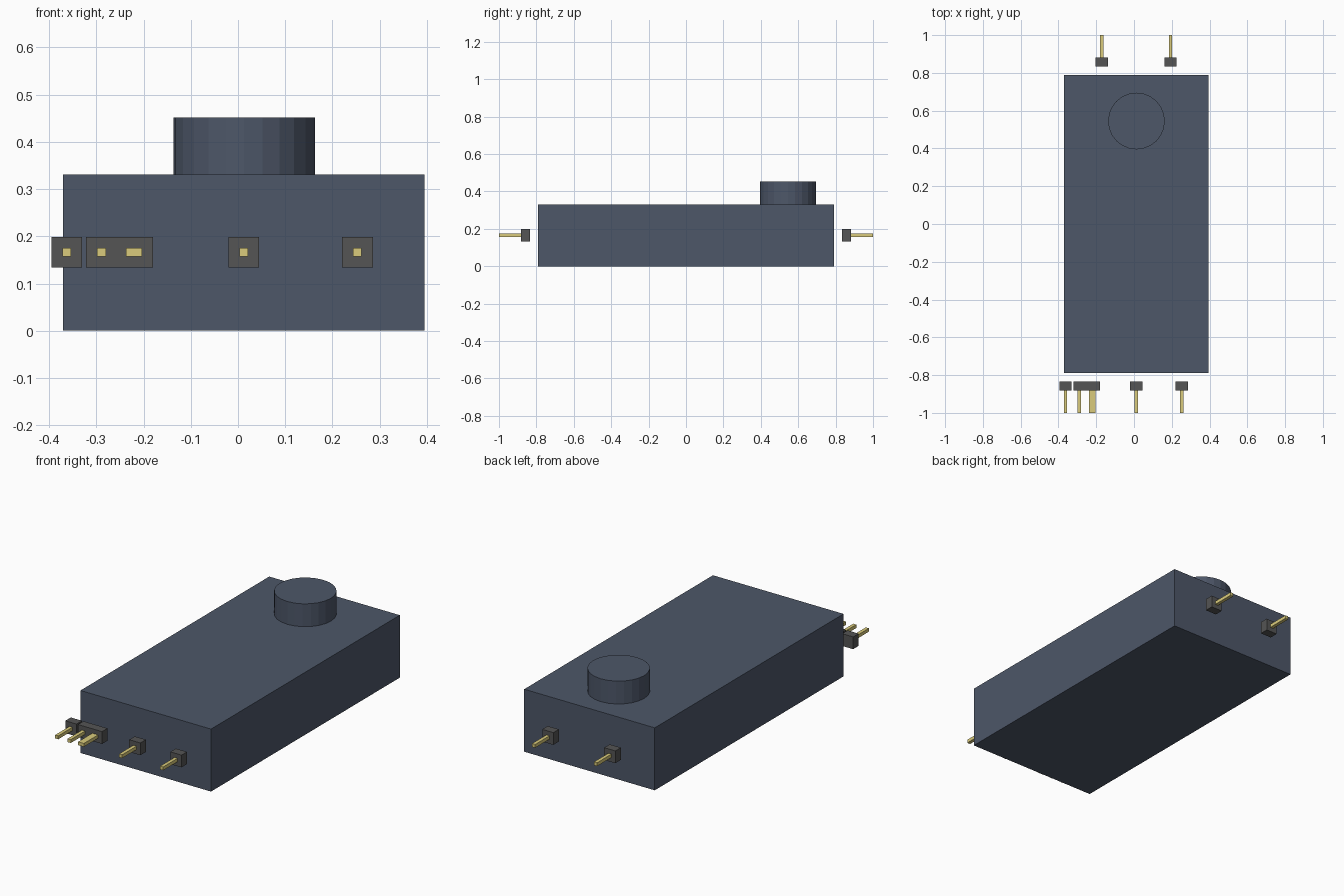
import bpy

if "Cube" in bpy.data.objects:
    bpy.data.objects.remove(bpy.data.objects["Cube"])

def material(name, rgb):
    m = bpy.data.materials.new(name)
    m.diffuse_color = (*rgb, 1)
    m.use_nodes = True
    m.node_tree.nodes["Principled BSDF"].inputs["Base Color"].default_value = m.diffuse_color
    return m

slate = material("slate", (0.075, 0.095, 0.14))
dark_grey = material("dark_grey", (0.09, 0.09, 0.09))
gold = material("gold", (0.7, 0.6, 0.2))

def box(name, x, y, z, mat):
    """Box from (min, max) ranges on each axis."""
    ranges = (x, y, z)
    bpy.ops.mesh.primitive_cube_add(size=1, location=[(a + b) / 2 for a, b in ranges])
    ob = bpy.context.object
    ob.name = name
    ob.scale = [abs(b - a) for a, b in ranges]
    bpy.ops.object.transform_apply(location=False, rotation=False, scale=True)
    ob.data.materials.append(mat)

def connector(name, x, side):
    """Square collar with a thin pin pointing outwards along y."""
    z, c, p = 0.166, 0.0325, 0.009
    box(name + "_collar", (x - c, x + c), (side * 0.835, side * 0.881), (z - c, z + c), dark_grey)
    box(name + "_pin", (x - p, x + p), (side * 0.86, side * 1.0), (z - p, z + p), gold)

# Main housing
box("body", (-0.37, 0.395), (-0.79, 0.79), (0, 0.331), slate)

# Round knob on top
bpy.ops.mesh.primitive_cylinder_add(vertices=24, radius=0.15, depth=0.121,
                                    location=(0.013, 0.545, 0.3915))
knob = bpy.context.object
knob.name = "top_knob"
knob.data.materials.append(slate)

# Pins at both ends, the third and fourth front ones overlap
for i, x in enumerate((-0.3625, -0.289, -0.228, -0.2125, 0.012, 0.253)):
    connector(f"front_connector_{i + 1}", x, -1)
for i, x in enumerate((-0.17, 0.193)):
    connector(f"back_connector_{i + 1}", x, 1)
